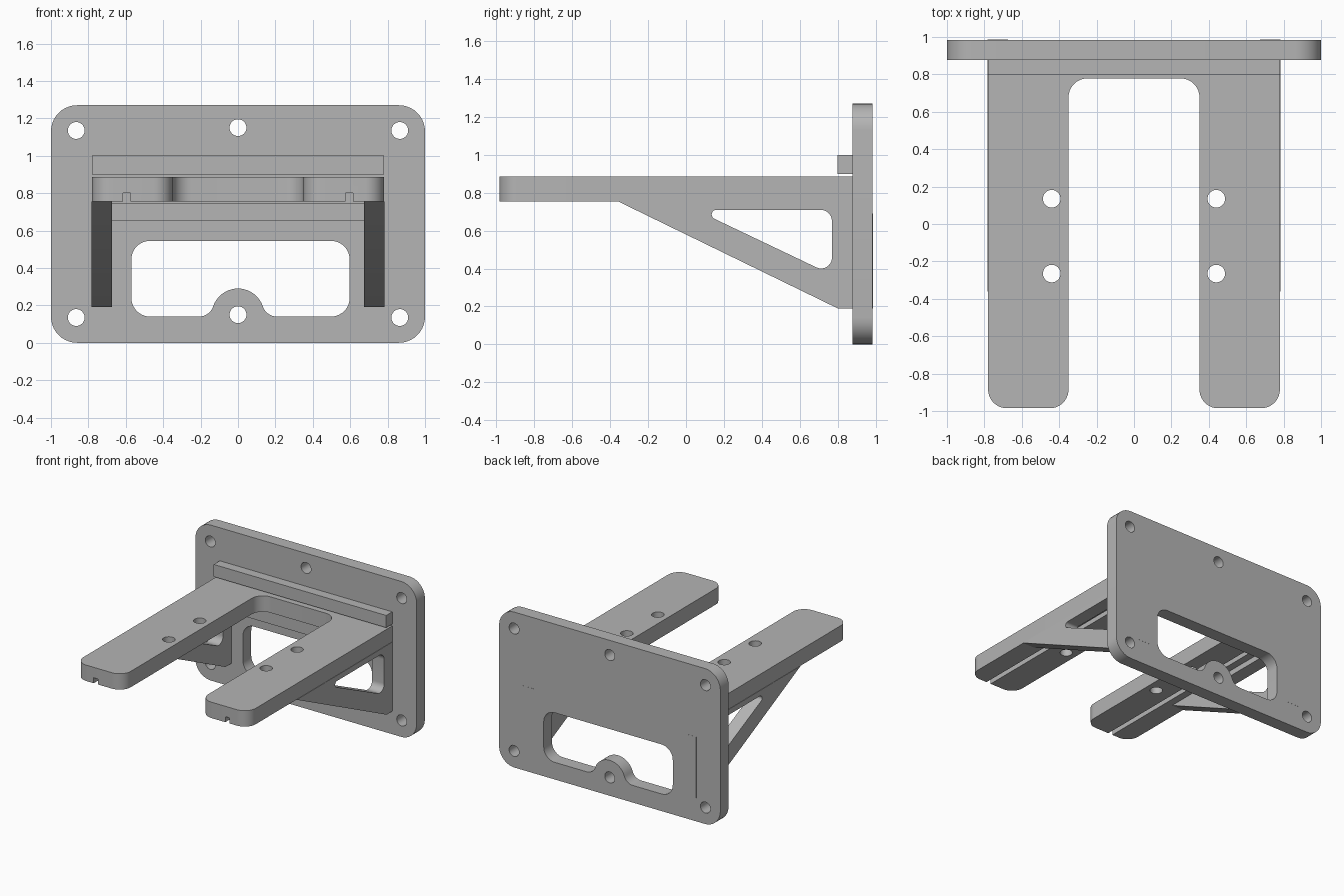
import bpy, bmesh, math
from mathutils import Vector, Matrix

cube = bpy.data.objects.get("Cube")
if cube:
    bpy.data.objects.remove(cube, do_unlink=True)

grey = bpy.data.materials.new("plain grey")
grey.use_nodes = True
grey.diffuse_color = (0.46, 0.46, 0.46, 1)
grey.node_tree.nodes["Principled BSDF"].inputs["Base Color"].default_value = grey.diffuse_color

STEPS = 10


def arc(cx, cy, r, a0, a1, n=STEPS):
    """Points along an arc, angles in radians."""
    angles = [a0 + (a1 - a0) * i / n for i in range(n + 1)]
    return [(cx + r * math.cos(a), cy + r * math.sin(a)) for a in angles]


def circle(cx, cy, r):
    return arc(cx, cy, r, 0, 2 * math.pi, 32)[:-1]


def rounded(corners):
    """Polygon from (x, y, radius) corners, each corner filleted."""
    out = []
    for i, (x, y, r) in enumerate(corners):
        p = Vector((x, y))
        if r == 0:
            out.append((x, y))
            continue
        u = (Vector(corners[i - 1][:2]) - p).normalized()
        v = (Vector(corners[(i + 1) % len(corners)][:2]) - p).normalized()
        half = u.angle(v) / 2
        c = p + (u + v).normalized() * r / math.sin(half)
        s, e = p + u * r / math.tan(half) - c, p + v * r / math.tan(half) - c
        a0 = math.atan2(s.y, s.x)
        turn = (math.atan2(e.y, e.x) - a0 + math.pi) % (2 * math.pi) - math.pi
        out += arc(c.x, c.y, r, a0, a0 + turn)
    return out


def rect(x0, x1, y0, y1, r=0):
    return rounded([(x0, y0, r), (x1, y0, r), (x1, y1, r), (x0, y1, r)])


# Profile planes: columns are profile x, profile y and extrusion direction
AXES = {
    "x": Matrix(((0, 0, 1), (1, 0, 0), (0, 1, 0))),
    "y": Matrix(((1, 0, 0), (0, 0, -1), (0, 1, 0))),
    "z": Matrix.Identity(3),
}


def extrude(name, axis, lo, hi, loops):
    """Extrude an outline with holes between lo and hi along an axis."""
    curve = bpy.data.curves.new(name, "CURVE")
    curve.dimensions = "2D"
    curve.fill_mode = "BOTH"
    curve.extrude = (hi - lo) / 2
    for loop in loops:
        spline = curve.splines.new("POLY")
        spline.points.add(len(loop) - 1)
        for point, (x, y) in zip(spline.points, loop):
            point.co = (x, y, 0, 1)
        spline.use_cyclic_u = True
    temp = bpy.data.objects.new(name + "_profile", curve)
    mesh = bpy.data.meshes.new_from_object(temp)
    bpy.data.objects.remove(temp)
    bpy.data.curves.remove(curve)

    shift = Vector([(lo + hi) / 2 if a == axis else 0 for a in "xyz"])
    mesh.transform(Matrix.Translation(shift) @ AXES[axis].to_4x4())
    bm = bmesh.new()
    bm.from_mesh(mesh)
    bmesh.ops.remove_doubles(bm, verts=bm.verts, dist=0.0001)
    bmesh.ops.recalc_face_normals(bm, faces=bm.faces)
    bm.to_mesh(mesh)
    bm.free()
    mesh.name = name
    mesh.materials.clear()
    mesh.materials.append(grey)
    obj = bpy.data.objects.new(name, mesh)
    bpy.context.collection.objects.link(obj)
    return obj


def activate(obj):
    bpy.ops.object.select_all(action="DESELECT")
    obj.select_set(True)
    bpy.context.view_layer.objects.active = obj


# Back plate: rounded sheet, six screw holes, window with a boss in its sill
BOSS, FILLET, SILL, BOSS_Z = 0.14, 0.08, 0.14, 0.15
rise = SILL + FILLET - BOSS_Z
reach = math.sqrt((BOSS + FILLET) ** 2 - rise ** 2)
tilt = math.atan2(rise, reach)
down = -math.pi / 2
window = rect(-0.57, 0.597, SILL, 0.545, 0.1)
bump = (arc(-reach, SILL + FILLET, FILLET, down, -tilt)
        + arc(0, BOSS_Z, BOSS, math.pi - tilt, tilt, 20)[1:-1]
        + arc(reach, SILL + FILLET, FILLET, tilt - math.pi, down))
window = window[:STEPS + 1] + bump + window[STEPS + 1:]
screws = [circle(x, z, 0.045) for x in (-0.865, 0.865) for z in (0.135, 1.135)]
screws += [circle(0, z, 0.045) for z in (BOSS_Z, 1.15)]
plate = extrude("back_plate", "y", 0.878, 0.985,
                [rect(-1, 1, 0, 1.27, 0.14), window] + screws)

# Forked shelf: two arms joined at the plate
half_fork = [(0.78, 0.88, 0), (0.78, -0.985, 0.1), (0.35, -0.985, 0.1), (0.35, 0.778, 0.1)]
fork = half_fork + [(-x, y, r) for x, y, r in reversed(half_fork)]
bolts = [circle(x, y, 0.047) for x in (-0.44, 0.44) for y in (-0.265, 0.135)]
shelf = extrude("forked_shelf", "z", 0.755, 0.885, [rounded(fork)] + bolts)

# Grooves along the underside of both arms
for side in (-1, 1):
    cutter = extrude("groove_cutter", "y", -1.1, 0.87,
                     [rect(side * 0.595 - 0.02, side * 0.595 + 0.02, 0.7, 0.8)])
    cutter.hide_render = True
    cut = shelf.modifiers.new("groove", "BOOLEAN")
    cut.operation = "DIFFERENCE"
    cut.solver = "EXACT"
    cut.object = cutter
    activate(shelf)
    bpy.ops.object.modifier_apply(modifier=cut.name)
    bpy.data.objects.remove(cutter, do_unlink=True)

parts = [plate, shelf]

# Triangular side braces with rounded openings and tabs through the plate
brace = rounded([(-0.36, 0.755, 0), (0.8, 0.19, 0), (0.986, 0.19, 0),
                 (0.986, 0.69, 0), (0.88, 0.69, 0), (0.88, 0.755, 0)])
opening = rounded([(0.05, 0.71, 0.025), (0.77, 0.367, 0.057), (0.77, 0.71, 0.06)])
for name, lo in (("right_brace", -0.783), ("left_brace", 0.674)):
    parts.append(extrude(name, "x", lo, lo + 0.109, [brace, opening]))

# Retaining ridges on the plate, just above and below the shelf
parts.append(extrude("upper_ridge", "y", 0.8, 0.88, [rect(-0.78, 0.78, 0.9, 1.0)]))
parts.append(extrude("lower_ridge", "y", 0.8, 0.88, [rect(-0.674, 0.674, 0.65, 0.745)]))

for part in parts:
    activate(part)
    bpy.ops.object.shade_smooth_by_angle(angle=math.radians(30))
